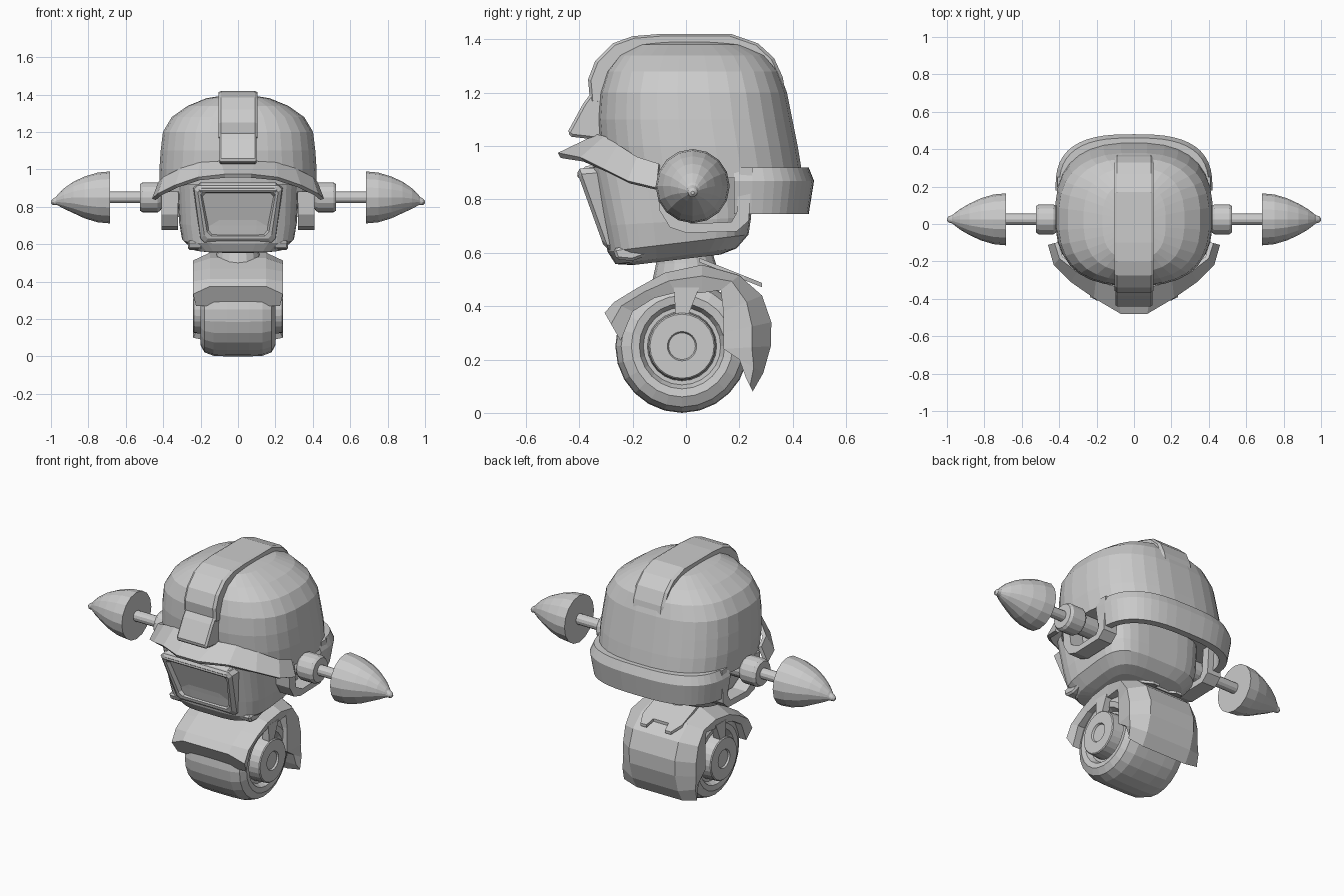
import bpy, bmesh
from math import sin, cos, pi, copysign
from mathutils import Vector

if "Cube" in bpy.data.objects:
    bpy.data.objects.remove(bpy.data.objects["Cube"])


def loft(name, sections, closed=True, caps=True, mirror=False, bevel=0, loop=False):
    """Skin a list of equal-length point sections."""
    bm = bmesh.new()
    rows = [[bm.verts.new(p) for p in s] for s in sections]
    n = len(rows[0])
    pairs = list(zip(rows, rows[1:])) + ([(rows[-1], rows[0])] if loop else [])
    for a, b in pairs:
        for i in range(n if closed else n - 1):
            j = (i + 1) % n
            bm.faces.new((a[i], a[j], b[j], b[i]))
    if caps and closed and not loop:
        bm.faces.new(rows[0])
        bm.faces.new(rows[-1])
    bmesh.ops.recalc_face_normals(bm, faces=bm.faces)
    me = bpy.data.meshes.new(name)
    bm.to_mesh(me)
    bm.free()
    ob = bpy.data.objects.new(name, me)
    bpy.context.collection.objects.link(ob)
    if bevel:
        m = ob.modifiers.new("bevel", 'BEVEL')
        m.width, m.segments = bevel, 1
        m.limit_method, m.angle_limit = 'ANGLE', 0.7
    if mirror:
        ob.modifiers.new("mirror", 'MIRROR').use_mirror_merge = False
    return ob


def prism(name, yz, x0, x1, **kw):
    return loft(name, [[(x, y, z) for y, z in yz] for x in (x0, x1)], **kw)


def lathe_x(name, prof, cy, cz, n=16, **kw):
    """Round part about an x axis; profile is (x, radius, drop)."""
    secs = []
    for x, r, *d in prof:
        dz = d[0] if d else 0
        secs.append([(x, cy + r * cos(2 * pi * i / n), cz - dz + r * sin(2 * pi * i / n))
                     for i in range(n)])
    return loft(name, secs, **kw)


def sup(v, p):
    return copysign(abs(v) ** (2 / p), v)


def ring(z, hx, yf, yb, p=2.6, tilt=0, n=32):
    cy, hy = (yf + yb) / 2, (yb - yf) / 2
    out = []
    for i in range(n):
        t = 2 * pi * (i + 0.5) / n
        y = cy + hy * sup(sin(t), p)
        out.append((hx * sup(cos(t), p), y, z + tilt * y))
    return out


# helmet dome
loft("helmet_dome", [ring(*r) for r in (
    (.88, .418, -.31, .44), (1.0, .422, -.325, .42), (1.1, .415, -.332, .40),
    (1.2, .403, -.325, .38), (1.28, .355, -.30, .35), (1.34, .27, -.255, .30),
    (1.38, .17, -.19, .22), (1.395, .08, -.1, .12))])

# raised strip over the helmet
path = [(-.36, 1.17), (-.367, 1.25), (-.34, 1.32), (-.275, 1.385), (-.2, 1.412), (-.1, 1.42),
        (.17, 1.42), (.27, 1.385), (.33, 1.33), (.362, 1.26), (.385, 1.14), (.42, .96)]
secs = []
for y, z in path:
    iy, iz = y * .82, z - max(0, z - 1.15) * .22
    my, mz = y * .97, z - max(0, z - 1.15) * .03
    secs.append([(-.105, iy, iz), (-.105, my, mz), (-.09, y, z),
                 (.09, y, z), (.105, my, mz), (.105, iy, iz)])
loft("helmet_strip", secs)

# front block under the strip
prism("strip_front_block", [(-.30, 1.2), (-.355, 1.2), (-.385, 1.16), (-.445, 1.05),
                            (-.43, 1.035), (-.3, 1.02)], -.1, .1, bevel=.01)
prism("strip_neck", [(-.3, 1.15), (-.36, 1.15), (-.36, 1.22), (-.3, 1.22)], -.078, .078)

# flared brim: upper and lower edge points
half = [((.09, -.33, 1.035), (.07, -.475, .965)), ((.2, -.30, 1.03), (.21, -.39, .95)),
        ((.3, -.25, 1.0), (.33, -.305, .91)), ((.39, -.18, .955), (.42, -.215, .865)),
        ((.415, -.1, .93), (.45, -.11, .84))]
brim = [[(-u[0], *u[1:]), (-l[0], *l[1:])] for u, l in reversed(half)] + [list(s) for s in half]
ob = loft("brim", brim, closed=False)
sol = ob.modifiers.new("thick", 'SOLIDIFY')
sol.thickness, sol.offset = .022, 0

# rear neck guard
secs = []
for i in range(25):
    t = pi * i / 24
    secs.append([((.42 + o) * sup(cos(t), 2.8), .18 + (.30 + o) * sup(abs(sin(t)), 2.8), z)
                 for o, z in ((-.02, .745), (0, .87), (-.02, .92), (-.06, .92), (-.06, .745))])
loft("neck_guard", secs)

# head
loft("head", [ring(*r) for r in (
    (.578, .19, -.20, .13, 4, .12), (.592, .245, -.265, .19, 4, .13),
    (.64, .30, -.295, .235, 4, .12), (.72, .315, -.315, .245, 4, .06),
    (.92, .325, -.365, .25, 4, 0))])

# face screen: frame around a sunken panel on a sloping plane
def face_loop(wt, wb, zt, zb, out, c=.02):
    pts = [(-wt, zt - c), (-wt + c, zt), (wt - c, zt), (wt, zt - c),
           (wb, zb + c), (wb - c, zb), (-wb + c, zb), (-wb, zb + c)]
    return [(x, -.29 - (z - .63) * .36 - out, z) for x, z in pts]

loft("face_frame", [face_loop(.24, .205, .92, .605, -.06), face_loop(.235, .20, .915, .61, .006),
                    face_loop(.215, .18, .90, .63, .02), face_loop(.20, .165, .885, .645, .018),
                    face_loop(.19, .155, .875, .655, -.005)])
prism("brow_ridge", [(-.34, .93), (-.375, .925), (-.412, .895), (-.40, .875), (-.34, .88)],
      -.21, .21, bevel=.008)

# chin corners
prism("chin_corner", [(-.26, .575), (-.275, .615), (-.20, .63), (-.12, .60), (-.2, .57)],
      .19, .268, mirror=True, bevel=.01)

# ear brackets
prism("ear_bracket", [(-.11, .9), (-.10, .76), (-.06, .695), (0, .675), (.19, .68), (.235, .72),
                      (.25, .92), (.2, .92), (.19, .75), (.17, .715), (.02, .71), (-.04, .745),
                      (-.06, .9)], .32, .41, mirror=True)

# side antennas
EY, EZ = .025, .85
lathe_x("ear_collar", [(.30, .06), (.41, .06), (.415, .07), (.43, .08), (.51, .08), (.525, .07)],
        EY, EZ, mirror=True)
lathe_x("ear_rod", [(.5, .031), (.70, .031)], EY, EZ, n=12, mirror=True)
lathe_x("ear_cone", [(.685, .139), (.75, .133), (.82, .112), (.88, .084), (.93, .055, .006),
                     (.965, .028, .014), (.972, .022, .018), (.99, .017, .024), (1.0, .006, .025)],
        EY, EZ, mirror=True)

# neck
n = 16
loft("neck", [[(r * cos(2 * pi * i / n), y + r * sin(2 * pi * i / n), z) for i in range(n)]
              for y, z, r in ((0, .5, .125), (0, .56, .112), (-.01, .63, .10))])

# wheel with recessed hub
prof = [(.23, .05), (.24, .055), (.24, .12), (.235, .125), (.165, .13), (.165, .145),
        (.195, .16), (.2, .19), (.18, .228), (.13, .247), (.06, .25)]
lathe_x("wheel", prof + [(-x, r) for x, r in reversed(prof)], -.015, .25, n=24)

# body cowl over the wheel: outer and inner edge of each rib
ribs = [((-.305, .375), (-.245, .27)), ((-.27, .415), (-.2, .38)), ((-.18, .47), (-.12, .43)),
        ((-.08, .525), (-.04, .45)), ((.06, .555), (.06, .45)), ((.2, .515), (.13, .46)),
        ((.285, .44), (.14, .38)), ((.32, .34), (.14, .3)), ((.318, .25), (.14, .24)),
        ((.29, .15), (.2, .2)), ((.25, .08), (.225, .13))]
secs = []
for (oy, oz), (iy, iz) in ribs:
    my, mz = iy + .6 * (oy - iy), iz + .6 * (oz - iz)
    secs.append([(-.225, iy, iz), (-.24, my, mz), (-.15, oy, oz),
                 (.15, oy, oz), (.24, my, mz), (.225, iy, iz)])
loft("body_cowl", secs)

# axle fork tabs
prism("fork_tab", [(-.045, .47), (-.04, .37), (.01, .37), (.05, .47)], .19, .232, mirror=True)

# notched collar plate behind the neck
def plate_z(y):
    return .565 - (y - .08) * .4

plate = [(-.13, .05), (-.13, .22), (-.10, .285), (-.06, .285), (-.05, .235), (.05, .235),
         (.06, .285), (.10, .285), (.13, .22), (.13, .05)]
loft("collar_plate", [[(x, y, plate_z(y) + d) for x, y in plate] for d in (-.012, .004)])
